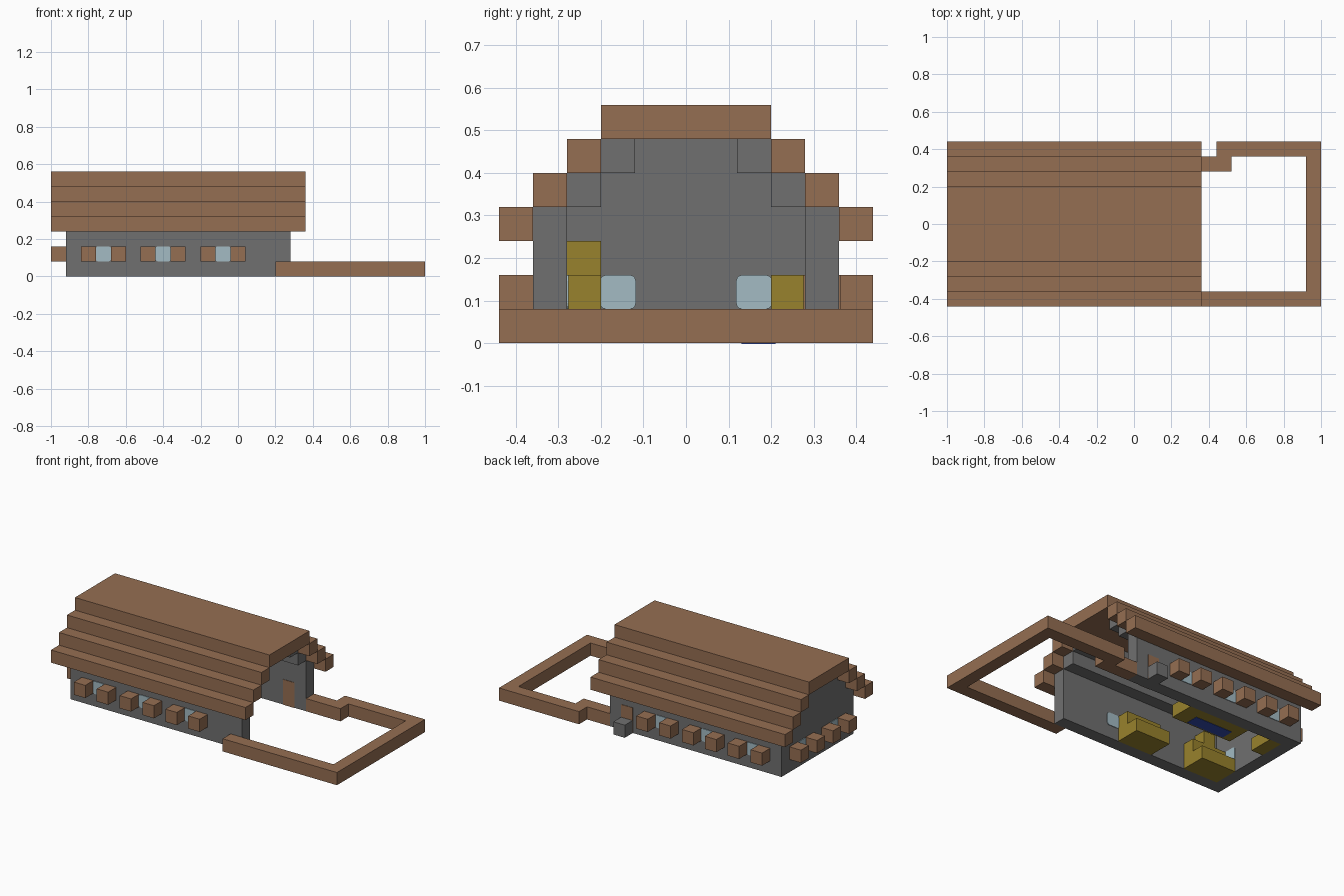
import bpy
import bmesh
from mathutils import Vector

cube = bpy.data.objects.get("Cube")
if cube:
    bpy.data.objects.remove(cube, do_unlink=True)

U = 0.08  # block size of the grid


def material(name, rgb):
    m = bpy.data.materials.new(name)
    m.use_nodes = True
    m.diffuse_color = (*rgb, 1)
    m.node_tree.nodes["Principled BSDF"].inputs["Base Color"].default_value = (*rgb, 1)
    return m


WOOD = material("brown wood", (0.30, 0.157, 0.085))
STONE = material("grey stone", (0.162, 0.162, 0.162))
GLASS = material("pale blue glass", (0.367, 0.497, 0.552))
GOLD = material("golden timber", (0.314, 0.223, 0.026))
BLUE = material("blue cloth", (0.032, 0.07, 0.42))


def finish(name, bm, mat):
    bmesh.ops.recalc_face_normals(bm, faces=bm.faces)
    mesh = bpy.data.meshes.new(name)
    bm.to_mesh(mesh)
    bm.free()
    mesh.materials.append(mat)
    obj = bpy.data.objects.new(name, mesh)
    bpy.context.scene.collection.objects.link(obj)
    return obj


def box(name, mat, x, y, z, bevel=0, axis=0):
    """Box between the given ranges; bevel rounds the edges along one axis."""
    bm = bmesh.new()
    bmesh.ops.create_cube(bm, size=1)
    for v in bm.verts:
        v.co = Vector([(r[0] + r[1]) / 2 + c * (r[1] - r[0]) for r, c in zip((x, y, z), v.co)])
    if bevel:
        edges = [e for e in bm.edges if abs((e.verts[0].co - e.verts[1].co)[axis]) > 1e-4]
        bmesh.ops.bevel(bm, geom=edges, offset=bevel, segments=3, affect='EDGES', profile=0.5)
    return finish(name, bm, mat)


def prism(name, mat, points, push):
    """Extrude a closed outline along a vector."""
    bm = bmesh.new()
    face = bm.faces.new([bm.verts.new(p) for p in points])
    new = bmesh.ops.extrude_face_region(bm, geom=[face])["geom"]
    bmesh.ops.translate(bm, vec=push, verts=[v for v in new if isinstance(v, bmesh.types.BMVert)])
    return finish(name, bm, mat)


def span(side, a, b):
    return tuple(sorted((side * a, side * b)))


# Long walls, stepped grey lining and stepped roof, both sides
HOUSE, ROOF = (-0.92, 0.28), (-1.0, 0.36)
for side, label in ((-1, "front"), (1, "back")):
    box(label + "_wall", STONE, HOUSE, span(side, 0.28, 0.36), (0, 0.32))
    for i in range(3):
        y, z = 0.36 - i * U, 0.24 + i * U
        box(f"{label}_roof_step_{i}", WOOD, ROOF, span(side, y, y + U), (z, z + U))
        if i:
            box(f"{label}_roof_lining_{i}", STONE, HOUSE, span(side, y - U, y), (z, z + U))
box("roof_ridge", WOOD, ROOF, (-0.2, 0.2), (0.48, 0.56))

# Closed gable at one end; the other end is open
half = [(0.28, 0), (0.28, 0.32), (0.2, 0.32), (0.2, 0.4), (0.12, 0.4), (0.12, 0.48)]
outline = half + [(-y, z) for y, z in reversed(half)]
prism("gable_wall", STONE, [(-0.92, y, z) for y, z in outline], (U, 0, 0))

# Windows with a block shutter on each side
SILL = (U, 2 * U)
for side, label in ((-1, "front"), (1, "back")):
    for x in (-0.72, -0.4, -0.08):
        box(label + "_window", GLASS, (x - 0.042, x + 0.042), span(side, 0.276, 0.364),
            SILL, 0.014, 1)
        for s in (-U, U):
            box(label + "_shutter", WOOD, (x + s - U / 2, x + s + U / 2),
                span(side, 0.36, 0.44), SILL)
    y = side * 0.16
    box("gable_window", GLASS, (-0.924, -0.836), (y - 0.042, y + 0.042), SILL, 0.014, 0)
    for s in (-U, U):
        box("gable_shutter", WOOD, (-1, -0.92), (y + s - U / 2, y + s + U / 2), SILL)

# Back door and its step
box("back_door", WOOD, (0.12, 0.2), (0.277, 0.363), (0, 0.16))
box("door_step", STONE, (0.12, 0.2), (0.36, 0.44), (0, U))

# Low yard fence with a jog by the back corner
fence = [(0.2, -0.44), (1, -0.44), (1, 0.44), (0.44, 0.44), (0.44, 0.36), (0.28, 0.36),
         (0.28, 0.28), (0.52, 0.28), (0.52, 0.36), (0.92, 0.36), (0.92, -0.36), (0.2, -0.36)]
prism("yard_fence", WOOD, [(x, y, 0) for x, y in fence], (0, 0, U))


# Furniture: benches with a raised back, a tall chest and a stool
def bench(name, side, x):
    profile = [(0.28, 0), (0.12, 0), (0.12, U), (0.2, U), (0.2, 2 * U), (0.28, 2 * U)]
    prism(name, GOLD, [(x[0], side * y, z) for y, z in profile], (x[1] - x[0], 0, 0))


bench("front_bench", -1, (-0.36, -0.12))
bench("corner_bench", -1, (-0.84, -0.6))
bench("back_bench", 1, (-0.6, -0.18))
box("tall_chest", GOLD, (-0.76, -0.68), (-0.28, -0.2), (0.16, 0.24))
box("corner_stool", GOLD, (-0.84, -0.76), (0.12, 0.28), (0, U))
box("bench_cloth", BLUE, (-0.54, -0.28), (0.13, 0.21), (-0.002, 0.004))
